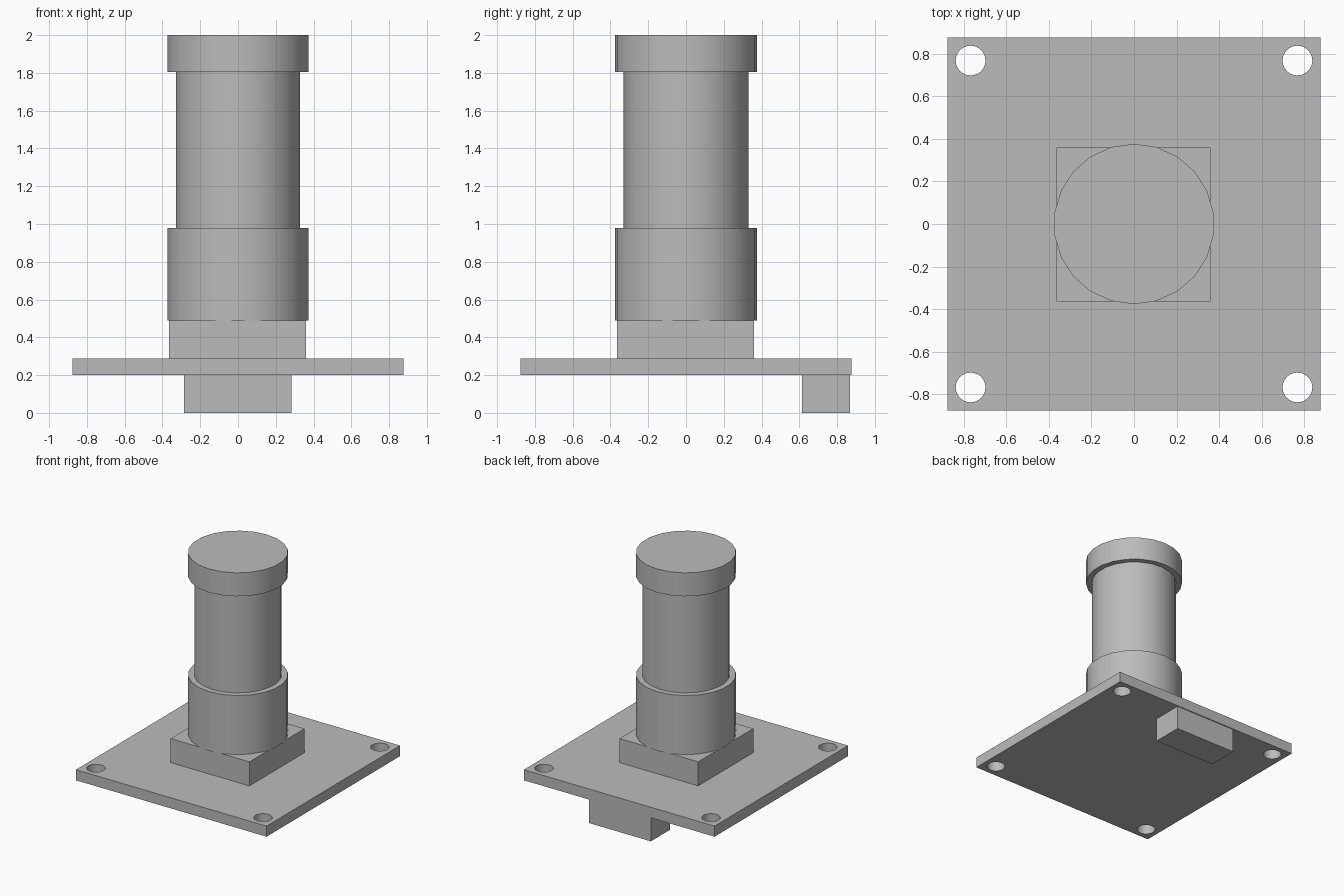
import bpy
import bmesh
import math
from mathutils import Matrix, Vector

default = bpy.data.objects.get("Cube")
if default:
    bpy.data.objects.remove(default, do_unlink=True)

GREY = (0.5, 0.5, 0.5, 1.0)
grey = bpy.data.materials.new("plain grey")
grey.use_nodes = True
grey.diffuse_color = GREY
grey.node_tree.nodes["Principled BSDF"].inputs["Base Color"].default_value = GREY


def finish(name, bm):
    bmesh.ops.recalc_face_normals(bm, faces=bm.faces)
    mesh = bpy.data.meshes.new(name)
    bm.to_mesh(mesh)
    bm.free()
    mesh.materials.append(grey)
    obj = bpy.data.objects.new(name, mesh)
    bpy.context.collection.objects.link(obj)
    return obj


def box(name, x, y, z):
    """Box spanning the given (low, high) ranges."""
    bm = bmesh.new()
    size = [b - a for a, b in (x, y, z)]
    centre = Vector([(a + b) / 2 for a, b in (x, y, z)])
    bmesh.ops.create_cube(bm, size=1, matrix=Matrix.Translation(centre) @ Matrix.Diagonal((*size, 1)))
    return finish(name, bm)


def add_disc(bm, x, y, radius, low, high, sides):
    """Upright prism with a corner pointing to +y."""
    ring = []
    for i in range(sides):
        a = math.tau * i / sides
        ring.append(bm.verts.new((x + radius * math.sin(a), y + radius * math.cos(a), low)))
    base = bm.faces.new(ring)
    top = bmesh.ops.extrude_face_region(bm, geom=[base], use_keep_orig=True)["geom"]
    moved = [v for v in top if isinstance(v, bmesh.types.BMVert)]
    bmesh.ops.translate(bm, verts=moved, vec=(0, 0, high - low))


def smooth(obj):
    bpy.ops.object.select_all(action="DESELECT")
    obj.select_set(True)
    bpy.context.view_layer.objects.active = obj
    bpy.ops.object.shade_smooth_by_angle(angle=math.radians(35))


def cylinder(name, radius, low, high):
    bm = bmesh.new()
    add_disc(bm, 0, 0, radius, low, high, 22)
    smooth(finish(name, bm))


# Board with four corner mounting holes
board = box("board", (-0.877, 0.877), (-0.877, 0.877), (0.2, 0.288))
bm = bmesh.new()
for sx in (-1, 1):
    for sy in (-1, 1):
        add_disc(bm, sx * 0.768, sy * 0.768, 0.07, 0.1, 0.4, 24)
cutter = finish("hole_cutter", bm)
cutter.hide_render = True
cut = board.modifiers.new("mounting holes", "BOOLEAN")
cut.object = cutter
cut.operation = "DIFFERENCE"
cut.solver = "EXACT"
bpy.ops.object.select_all(action="DESELECT")
bpy.context.view_layer.objects.active = board
board.select_set(True)
bpy.ops.object.modifier_apply(modifier=cut.name)
bpy.data.objects.remove(cutter, do_unlink=True)
smooth(board)

# Connector under the back edge
box("connector", (-0.285, 0.283), (0.614, 0.869), (0, 0.2))

# Square mount and round stack
box("square_mount", (-0.364, 0.36), (-0.364, 0.36), (0.288, 0.488))
cylinder("lower_collar", 0.377, 0.488, 0.98)
cylinder("barrel", 0.331, 0.98, 1.805)
cylinder("top_cap", 0.377, 1.805, 2.0)
